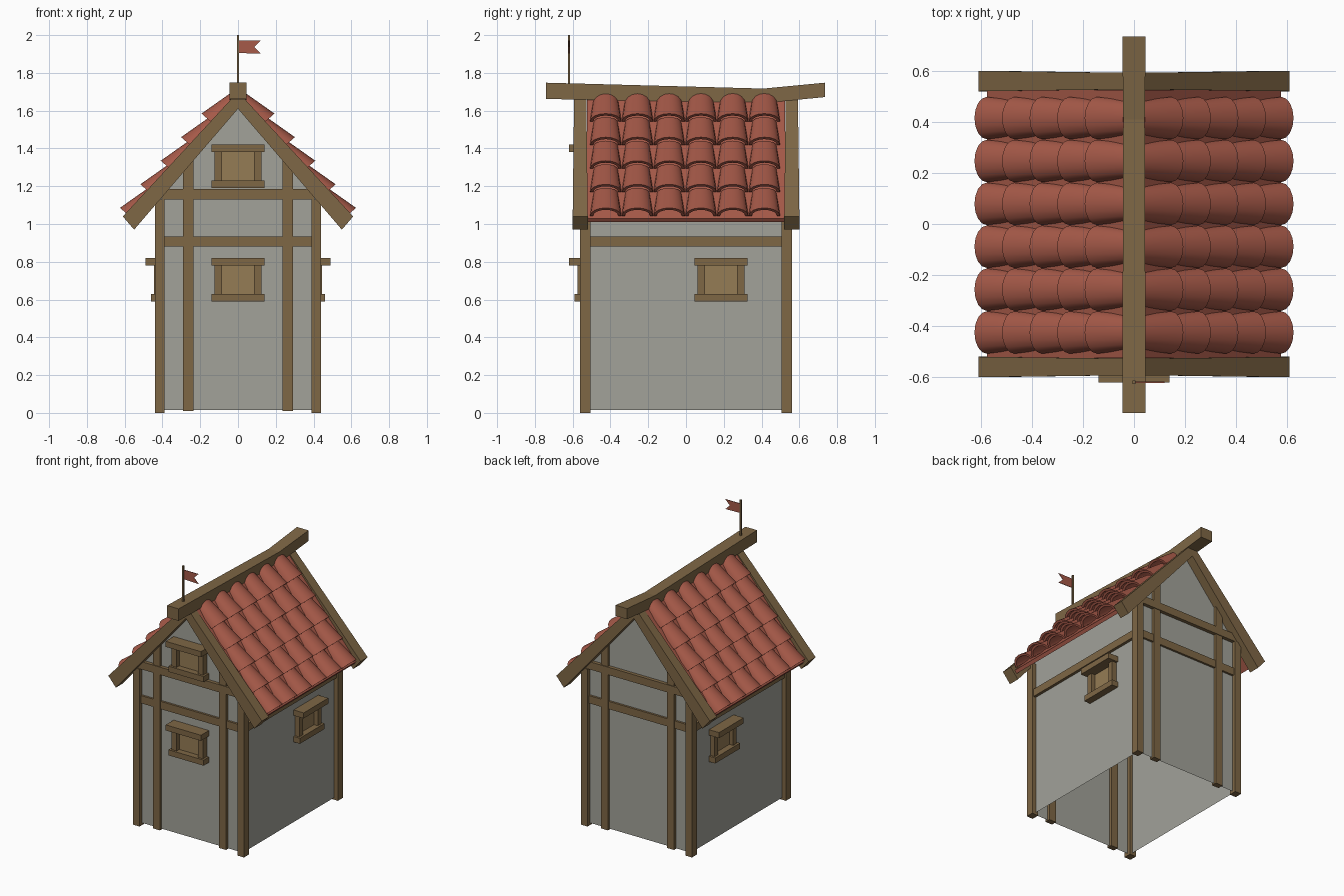
import bpy, bmesh, math
from mathutils import Vector

if "Cube" in bpy.data.objects:
    bpy.data.objects.remove(bpy.data.objects["Cube"])


def material(name, rgb):
    m = bpy.data.materials.new(name)
    m.diffuse_color = (*rgb, 1)
    m.use_nodes = True
    m.node_tree.nodes["Principled BSDF"].inputs["Base Color"].default_value = m.diffuse_color
    return m


WOOD = material("timber", (0.21, 0.135, 0.06))
PANEL = material("shutter_wood", (0.30, 0.20, 0.09))
CLAY = material("clay_red", (0.38, 0.10, 0.065))
PLASTER = material("plaster", (0.36, 0.36, 0.32))


def finish(name, bm, mat, mirror=(False, False)):
    bmesh.ops.recalc_face_normals(bm, faces=bm.faces)
    me = bpy.data.meshes.new(name)
    bm.to_mesh(me)
    bm.free()
    me.materials.append(mat)
    ob = bpy.data.objects.new(name, me)
    bpy.context.collection.objects.link(ob)
    if any(mirror):
        mod = ob.modifiers.new("mirror", 'MIRROR')
        mod.use_axis = (*mirror, False)
        mod.use_mirror_merge = False
    return ob


def loft(bm, rings, caps=True):
    """Skin a list of closed rings of points."""
    vs = [[bm.verts.new(p) for p in r] for r in rings]
    n = len(vs[0])
    for a, b in zip(vs, vs[1:]):
        for i in range(n):
            bm.faces.new((a[i], a[(i + 1) % n], b[(i + 1) % n], b[i]))
    if caps:
        bm.faces.new(vs[0])
        bm.faces.new(vs[-1])


def box(name, x, y, z, mat=WOOD, mirror=(False, False)):
    bm = bmesh.new()
    loft(bm, [[(x[0], y[0], h), (x[1], y[0], h), (x[1], y[1], h), (x[0], y[1], h)] for h in z])
    return finish(name, bm, mat, mirror)


X, Y, XY = (True, False), (False, True), (True, True)

# Plaster walls: gabled shell, open underneath
bm = bmesh.new()
outline = [(-.41, .015), (.41, .015), (.41, 1.19), (0, 1.655), (-.41, 1.19)]
loft(bm, [[(x, y, z) for x, z in outline] for y in (-.53, .53)])
bm.faces.ensure_lookup_table()
bmesh.ops.delete(bm, geom=[f for f in bm.faces if abs(f.calc_center_median().y) < .1
                           and abs(f.calc_center_median().x) < .4], context='FACES_ONLY')
finish("walls", bm, PLASTER)

# Timber frame
box("corner_posts", (.39, .44), (-.56, -.505), (0, 1.13), WOOD, XY)
box("gable_studs", (.235, .29), (-.55, -.51), (.01, 1.34), WOOD, XY)
box("middle_rails", (-.39, .39), (-.545, -.515), (.88, .935), WOOD, Y)
box("upper_rails", (-.405, .405), (-.555, -.51), (1.13, 1.185), WOOD, Y)
box("side_rails", (.39, .43), (-.505, .505), (.88, .935), WOOD, X)


# Shuttered windows: u runs along the wall, d is the distance from the wall
def window(name, center, z, side):
    parts = [("sill", (-.14, .14), (-.02, .06), (0, .04), WOOD),
             ("header", (-.14, .14), (-.02, .09), (.19, .23), WOOD),
             ("jamb_a", (-.125, -.085), (-.02, .045), (.04, .19), WOOD),
             ("jamb_b", (.085, .125), (-.02, .045), (.04, .19), WOOD),
             ("panel", (-.085, .085), (-.02, .015), (.04, .19), PANEL)]
    for part, u, d, h, mat in parts:
        hz = (z + h[0], z + h[1])
        along = (center + u[0], center + u[1])
        if side:
            box(f"{name}_{part}", (.40 + d[0], .40 + d[1]), along, hz, mat, X)
        else:
            box(f"{name}_{part}", along, (-.53 - d[1], -.53 - d[0]), hz, mat)


window("lower_window", 0, .59, False)
window("gable_window", 0, 1.19, False)
window("side_window", .185, .59, True)

# Roof boards below the tiles
down = Vector((.575, 0, -.665)).normalized()
out = Vector((.665, 0, .575)).normalized()
side = Vector((0, 1, 0))
bm = bmesh.new()
loft(bm, [[(0, y, 1.695), (.575, y, 1.03), (.56, y, 1.01), (0, y, 1.665)] for y in (-.525, .525)])
finish("roof_boards", bm, CLAY, X)

# Arched clay tiles, tapered and tilted, five rows of six
SEG = 8


def arch_ring(base, half, height, thick):
    pts = []
    for w, h, order in ((half, height, 1), (half - thick, height - thick, -1)):
        for i in range(SEG + 1)[::order]:
            a = math.pi * i / SEG
            pts.append(base + side * (w * math.cos(a)) + out * (h * math.sin(a)))
    return pts


bm = bmesh.new()
for row in range(5):
    for col in range(6):
        # lower end follows the roof slope from the ridge
        low = Vector((0, -.425 + .168 * col, 1.695)) + down * (.21 + .165 * row) + out * .01
        high = low - down * .178 - out * .025
        loft(bm, [arch_ring(low, .083, .064, .016), arch_ring(high, .066, .045, .012)])
tiles = finish("roof_tiles", bm, CLAY, X)
bpy.context.view_layer.objects.active = tiles
tiles.select_set(True)
bpy.ops.object.shade_smooth_by_angle(angle=math.radians(35))

# Barge boards, widening towards the eaves
bm = bmesh.new()
loft(bm, [[(x, -.56 - w, a), (x, -.56 + w, a), (x2, -.56 + w, b), (x2, -.56 - w, b)]
          for x, a, x2, b, w in ((0, 1.70, 0, 1.61, .032), (.61, 1.04, .55, .97, .04))])
finish("barge_boards", bm, WOOD, XY)

# Sagging ridge beam
bm = bmesh.new()
loft(bm, [[(-w, y, lo), (w, y, lo), (w, y, hi), (-w, y, hi)] for y, lo, hi, w in
          ((-.74, 1.662, 1.748, .046), (.41, 1.64, 1.717, .042), (.735, 1.672, 1.748, .046))])
finish("ridge_beam", bm, WOOD)

# Flag and pole
box("flag_pole", (-.006, .006), (-.626, -.614), (1.72, 2.0))
bm = bmesh.new()
shape = [(.004, 1.905), (.12, 1.902), (.085, 1.937), (.12, 1.972), (.004, 1.972)]
loft(bm, [[(x, y, z) for x, z in shape] for y in (-.622, -.618)])
finish("flag", bm, CLAY)
